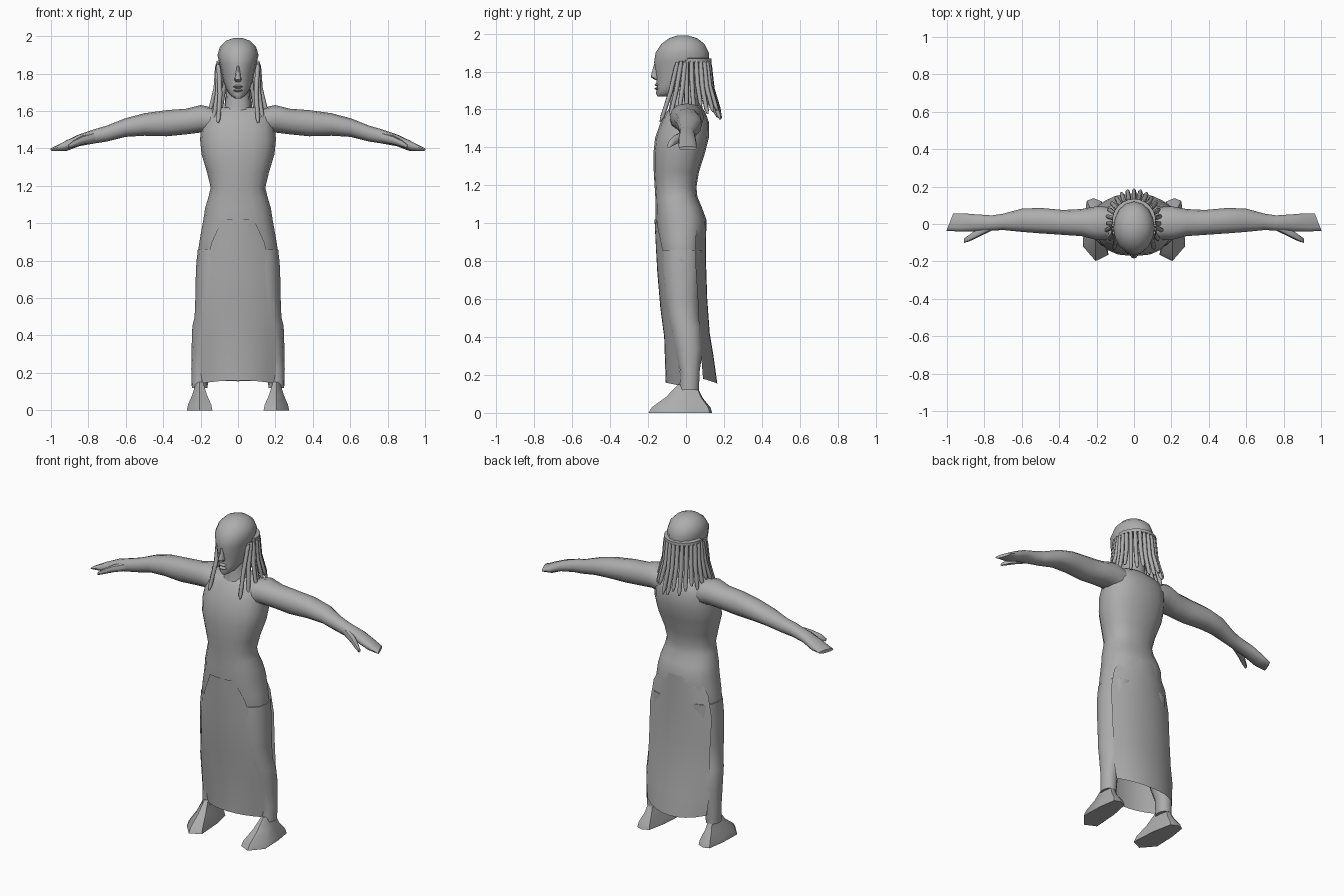
import bpy, bmesh, math
from mathutils import Vector

mat = bpy.data.materials.new("plain grey")
mat.diffuse_color = (0.42, 0.42, 0.42, 1)


def finish(name, bm, angle=50, closed=True):
    if closed:
        bmesh.ops.recalc_face_normals(bm, faces=bm.faces)
    me = bpy.data.meshes.new(name)
    bm.to_mesh(me)
    bm.free()
    me.materials.append(mat)
    ob = bpy.data.objects.new(name, me)
    bpy.context.collection.objects.link(ob)
    bpy.ops.object.select_all(action='DESELECT')
    ob.select_set(True)
    bpy.context.view_layer.objects.active = ob
    bpy.ops.object.shade_smooth_by_angle(angle=math.radians(angle))
    return ob


def loft(name, rings, angle=50):
    """Skin a stack of closed rings and cap both ends."""
    bm = bmesh.new()
    vs = [[bm.verts.new(p) for p in r] for r in rings]
    n = len(vs[0])
    for a, b in zip(vs, vs[1:]):
        for i in range(n):
            j = (i + 1) % n
            bm.faces.new((a[i], a[j], b[j], b[i]))
    bm.faces.new(vs[0][::-1])
    bm.faces.new(vs[-1])
    return finish(name, bm, angle)


def oval(n, power=1.0):
    for i in range(n):
        a = 2 * math.pi * i / n
        c, s = math.cos(a), math.sin(a)
        yield (math.copysign(abs(c) ** power, c), math.copysign(abs(s) ** power, s))


def upright(rows, n=16, power=0.85, cx=0.0):
    """Rows are (z, half width, front y, back y, extra x)."""
    out = []
    for z, hx, yf, yb, *x in rows:
        x0 = cx + (x[0] if x else 0)
        out.append([(x0 + c * hx, (yf + yb) / 2 + s * (yb - yf) / 2, z)
                    for c, s in oval(n, power)])
    return out


def panel(name, rows, n=8, sag=0.0):
    """Open cloth sheet; rows are (z, half width, centre y, edge y)."""
    bm = bmesh.new()
    grid = []
    for k, (z, w, yc, ye) in enumerate(rows):
        line = []
        for i in range(n + 1):
            u = 2 * i / n - 1
            dz = sag * u * u if k == len(rows) - 1 else 0
            line.append(bm.verts.new((u * w, yc + (ye - yc) * abs(u) ** 2.2, z + dz)))
        grid.append(line)
    for a, b in zip(grid, grid[1:]):
        for i in range(n):
            f = (a[i], a[i + 1], b[i + 1], b[i])
            bm.faces.new(f if rows[0][2] > 0 else f[::-1])
    return finish(name, bm, 50, False)


# Torso and hips
loft("torso", upright([
    (0.72, 0.20, -0.11, 0.07), (0.80, 0.222, -0.135, 0.09), (0.92, 0.203, -0.15, 0.10),
    (1.02, 0.185, -0.16, 0.107), (1.08, 0.176, -0.16, 0.085), (1.14, 0.158, -0.162, 0.06),
    (1.19, 0.146, -0.165, 0.055), (1.27, 0.165, -0.17, 0.068), (1.37, 0.195, -0.172, 0.10),
    (1.45, 0.203, -0.163, 0.12), (1.53, 0.195, -0.135, 0.122), (1.59, 0.185, -0.10, 0.10),
    (1.62, 0.13, -0.075, 0.075)]))
loft("neck", upright([(1.56, 0.10, -0.10, 0.08), (1.63, 0.068, -0.085, 0.065),
                      (1.76, 0.06, -0.09, 0.06)], 12))

# Head with nose, lips and chin
loft("head", upright([
    (1.668, 0.018, -0.150, -0.09), (1.685, 0.042, -0.158, -0.04), (1.72, 0.064, -0.154, 0.03),
    (1.76, 0.079, -0.157, 0.07), (1.80, 0.087, -0.162, 0.10), (1.85, 0.098, -0.168, 0.12),
    (1.90, 0.110, -0.160, 0.12), (1.945, 0.096, -0.130, 0.098), (1.975, 0.066, -0.09, 0.06),
    (1.99, 0.025, -0.045, 0.01)], 16, 1.0))
loft("nose", upright([(1.755, 0.012, -0.160, -0.14), (1.768, 0.020, -0.184, -0.14),
                      (1.785, 0.014, -0.183, -0.14), (1.84, 0.008, -0.168, -0.14)], 8))
for name, z in (("lower_lip", 1.710), ("upper_lip", 1.730)):
    loft(name, upright([(z - 0.009, 0.015, -0.155, -0.13), (z, 0.026, -0.167, -0.13),
                        (z + 0.009, 0.015, -0.157, -0.13)], 8))

# Skirt panels, front and back
panel("front_skirt_panel", [
    (1.02, 0.085, -0.166, -0.157), (0.90, 0.14, -0.160, -0.130), (0.75, 0.18, -0.152, -0.105),
    (0.55, 0.195, -0.135, -0.09), (0.40, 0.20, -0.115, -0.065), (0.16, 0.205, -0.107, -0.018)],
    sag=-0.018)
panel("back_skirt_panel", [
    (1.02, 0.13, 0.108, 0.06), (0.92, 0.19, 0.106, 0.05), (0.78, 0.215, 0.106, 0.05),
    (0.60, 0.212, 0.112, 0.062), (0.42, 0.215, 0.125, 0.07), (0.30, 0.22, 0.145, 0.08),
    (0.155, 0.205, 0.165, 0.09)], sag=0.025)


def strand(name, top, tip, r=0.0125):
    """Hanging lock of hair, bowed slightly outwards and tapering."""
    top, tip = Vector(top), Vector(tip)
    rings = []
    for t, k in ((0, 0.7), (0.1, 1.0), (0.5, 1.05), (0.92, 0.95), (1, 0.4)):
        p = top.lerp(tip, t)
        p -= Vector((p.x, p.y, 0)) * 0.10 * math.sin(math.pi * t)
        rings.append([p + Vector((c * r * k, s * r * k, 0)) for c, s in oval(7)])
    loft(name, rings, 60)


# Hair: a row of locks around the back, plus loose front locks
N = 15
for i in range(N):
    a = math.radians(-8 + 196 * i / (N - 1))
    c, s = math.cos(a), math.sin(a)
    drop = 1.535 + 0.05 * abs(c) + 0.018 * (i % 3)
    strand("hair_lock", (0.108 * c, 0.018 + 0.105 * s, 1.86),
           (0.145 * c, 0.025 + 0.16 * s, drop))

# Band holding the hair at the back of the head
rings = []
for i in range(13):
    a = math.radians(-5 + 190 * i / 12)
    c, s = math.cos(a), math.sin(a)
    rings.append([((0.108 + d) * c, 0.018 + (0.108 + d) * s, z) for d, z in
                  ((-0.015, 1.85), (0.008, 1.85), (0.008, 1.868), (-0.015, 1.872))])
loft("hair_band", rings, 40)

# Arm sections: x, bottom z, top z, front y, back y, slant towards the little finger
ARM = [(0.12, 1.47, 1.615, -0.085, 0.09, 0), (0.20, 1.485, 1.632, -0.085, 0.095, 0),
       (0.28, 1.475, 1.612, -0.065, 0.08, 0), (0.38, 1.465, 1.605, -0.058, 0.075, 0),
       (0.50, 1.468, 1.588, -0.05, 0.086, 0), (0.60, 1.462, 1.562, -0.042, 0.082, 0),
       (0.70, 1.437, 1.522, -0.032, 0.055, 0), (0.76, 1.428, 1.505, -0.036, 0.046, 0),
       (0.85, 1.412, 1.475, -0.04, 0.052, 0), (0.92, 1.385, 1.442, -0.04, 0.057, 0.01),
       (0.985, 1.385, 1.405, -0.037, 0.056, 0.018)]
# Thumb sections: x, y, z, half width, half height
THUMB = [(0.76, -0.01, 1.462, 0.025, 0.028), (0.83, -0.045, 1.445, 0.024, 0.024),
         (0.88, -0.075, 1.425, 0.018, 0.018), (0.91, -0.09, 1.408, 0.011, 0.01)]
# Leg sections: z, half width, front y, back y, centre x
LEG = [(0.86, 0.10, -0.13, 0.09, 0.115), (0.76, 0.108, -0.13, 0.085, 0.117),
       (0.60, 0.098, -0.115, 0.075, 0.130), (0.50, 0.090, -0.10, 0.075, 0.142),
       (0.45, 0.086, -0.085, 0.085, 0.158), (0.34, 0.068, -0.06, 0.09, 0.180),
       (0.22, 0.048, -0.03, 0.072, 0.202), (0.12, 0.042, -0.035, 0.068, 0.205)]
# Sole outline, walked from the inner toe round to the inner heel
SOLE = [(0.137, -0.165), (0.205, -0.198), (0.273, -0.12), (0.268, 0.02),
        (0.252, 0.125), (0.215, 0.138), (0.172, 0.12), (0.148, 0.0)]

for side, m in (("right", -1), ("left", 1)):
    loft(side + "_arm", [[(m * (x - sl * s), (yf + yb) / 2 + s * (yb - yf) / 2,
                           (z0 + z1) / 2 + c * (z1 - z0) / 2) for c, s in oval(12, 0.9)]
                         for x, z0, z1, yf, yb, sl in ARM])
    loft(side + "_thumb", [[(m * x, y + c * w, z + s * h) for c, s in oval(8)]
                           for x, y, z, w, h in THUMB])
    loft(side + "_leg", upright([(z, w, a, b, m * x) for z, w, a, b, x in LEG], 12, 0.95))

    # Foot: the sole outline shrinks upwards to the ankle, toes staying low
    foot = []
    for t, toe, heel in ((0, 0, 0), (0.12, 0.03, 0.03), (0.6, 0.085, 0.08), (1.0, 0.15, 0.15)):
        ring = []
        for x, y in SOLE:
            f = (0.14 - y) / 0.34
            k = t * 0.72
            ring.append((m * (x + (0.206 - x) * k), y + (0.02 - y) * k,
                         heel + (toe - heel) * f))
        foot.append(ring)
    loft(side + "_foot", foot, 45)

    # Loose locks in front of the ear
    for top, tip in (((0.106, -0.045, 1.85), (0.108, -0.135, 1.535)),
                     ((0.110, -0.025, 1.855), (0.132, -0.085, 1.56)),
                     ((0.112, -0.005, 1.85), (0.152, -0.035, 1.60))):
        strand(side + "_front_lock", (m * top[0], *top[1:]), (m * tip[0], *tip[1:]))
